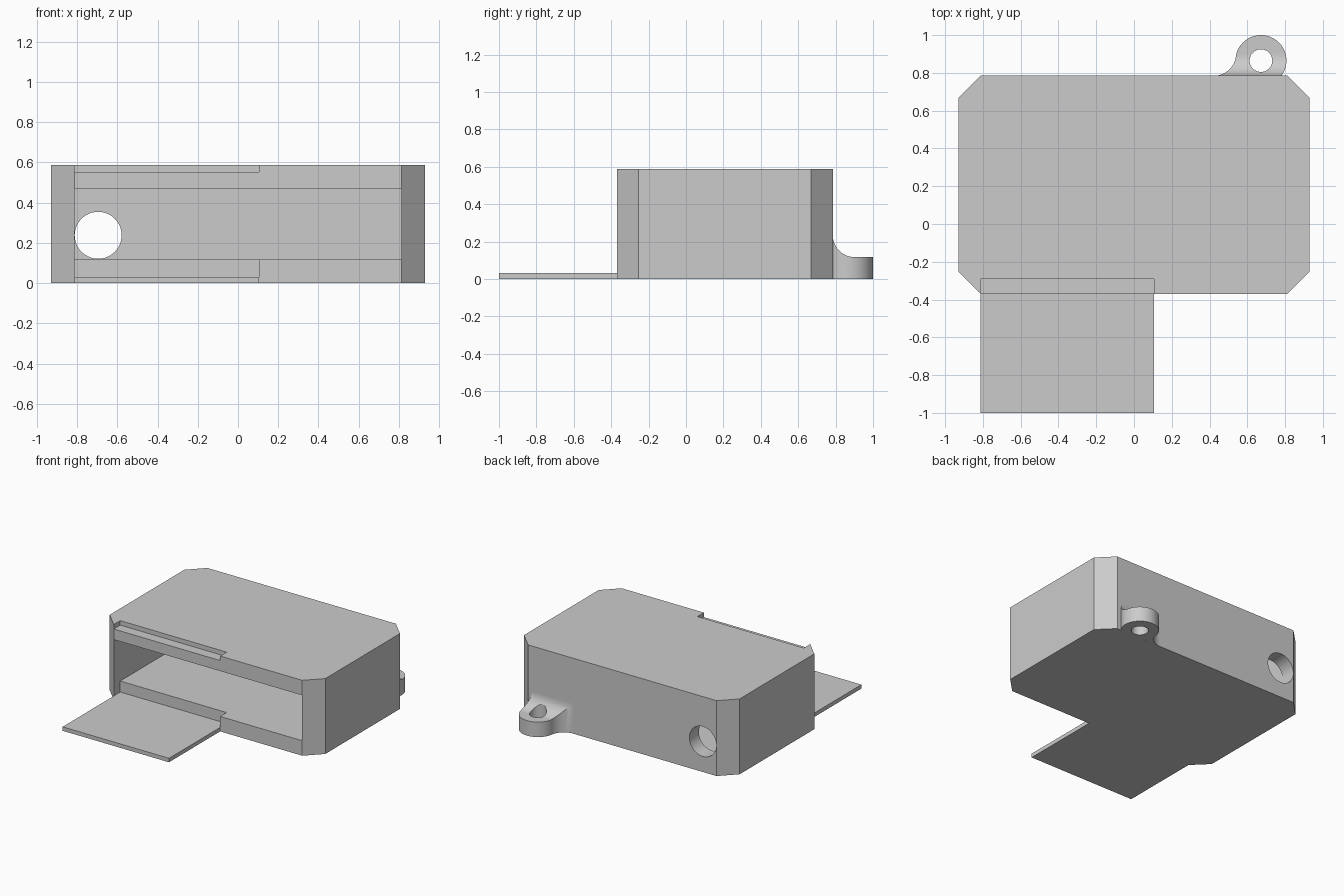
import bpy, bmesh
from math import cos, sin, pi, atan2
from mathutils import Vector

cube = bpy.data.objects.get("Cube")
if cube:
    bpy.data.objects.remove(cube, do_unlink=True)

grey = bpy.data.materials.new("plain grey")
grey.use_nodes = True
grey.diffuse_color = (0.6, 0.6, 0.6, 1)
grey.node_tree.nodes["Principled BSDF"].inputs["Base Color"].default_value = (0.6, 0.6, 0.6, 1)


def prism(name, profile, lo, hi, axis="z"):
    """Extrude a closed 2D profile along one axis."""
    place = {"x": lambda a, b, t: (t, a, b),
             "y": lambda a, b, t: (a, t, b),
             "z": lambda a, b, t: (a, b, t)}[axis]
    bm = bmesh.new()
    face = bm.faces.new([bm.verts.new(place(a, b, lo)) for a, b in profile])
    grown = bmesh.ops.extrude_face_region(bm, geom=[face])["geom"]
    verts = [g for g in grown if isinstance(g, bmesh.types.BMVert)]
    bmesh.ops.translate(bm, verts=verts, vec=Vector(place(0, 0, hi - lo)))
    bmesh.ops.recalc_face_normals(bm, faces=bm.faces)
    mesh = bpy.data.meshes.new(name)
    bm.to_mesh(mesh)
    bm.free()
    mesh.materials.append(grey)
    ob = bpy.data.objects.new(name, mesh)
    bpy.context.collection.objects.link(ob)
    return ob


def box(name, x0, x1, y0, y1, z0, z1):
    return prism(name, [(x0, y0), (x1, y0), (x1, y1), (x0, y1)], z0, z1)


def arc(cx, cy, r, start, end, n):
    return [(cx + r * cos(start + (end - start) * i / n),
             cy + r * sin(start + (end - start) * i / n)) for i in range(n + 1)]


def circle(cx, cy, r, n=64):
    return arc(cx, cy, r, 0, 2 * pi, n)[:-1]


def activate(ob):
    bpy.ops.object.select_all(action="DESELECT")
    ob.select_set(True)
    bpy.context.view_layer.objects.active = ob


def cut(ob, *cutters):
    for cutter in cutters:
        mod = ob.modifiers.new("cut", "BOOLEAN")
        mod.operation = "DIFFERENCE"
        mod.solver = "EXACT"
        mod.object = cutter
        activate(ob)
        bpy.ops.object.modifier_apply(modifier=mod.name)
        bpy.data.objects.remove(cutter, do_unlink=True)


W, FRONT, BACK, TOP = 0.93, -0.37, 0.785, 0.588   # case extents
C = 0.117                                         # wall and corner size
IN = W - C
TAB_R, SLOT = 0.105, -0.29                        # flap right edge, slot depth

# Case: octagonal block with an open front, a cable hole and two slots
case = prism("case", [(-IN, FRONT), (IN, FRONT), (W, FRONT + C), (W, BACK - C),
                      (IN, BACK), (-IN, BACK), (-W, BACK - C), (-W, FRONT + C)], 0, TOP)
cut(case,
    box("cavity_cutter", -IN, IN, FRONT - 0.1, BACK - C, C, TOP - C),
    prism("cable_hole_cutter", circle(-0.695, 0.238, 0.1165), 0.5, 0.9, "y"),
    box("top_slot_cutter", -IN, TAB_R, FRONT - 0.1, SLOT, 0.553, TOP + 0.1),
    box("bottom_slot_cutter", -IN, TAB_R, FRONT - 0.1, SLOT, 0.031, 0.2))

# Flap: thin plate running out from the bottom slot
flap = box("flap", -IN, TAB_R, -1, FRONT, 0, 0.031)

# Lug: rounded eye blended into the back wall on one side and above
ex, ey, er = 0.672, 0.865, 0.135
fx, fy = 0.423, BACK + C
toward = atan2(ey - fy, ex - fx)
low = atan2(BACK - ey, 0.109)
outline = arc(fx, fy, C, -pi / 2, toward, 16) + arc(ex, ey, er, toward + pi, low, 40)[1:]
lug = prism("mounting_lug", outline, 0, 0.25)
blend = arc(fy, 2 * C, C, pi, 1.5 * pi, 20)
cut(lug,
    prism("blend_cutter", blend + [(1.1, C), (1.1, 0.4), (0.7, 0.4), (0.7, 2 * C)], 0.3, 0.95, "x"),
    prism("eye_cutter", circle(ex, ey, 0.06, 48), -0.1, 0.5))

# Smooth the round walls, keep the edges sharp
for ob in (case, flap, lug):
    activate(ob)
    bpy.ops.object.shade_smooth_by_angle(angle=pi / 6)
